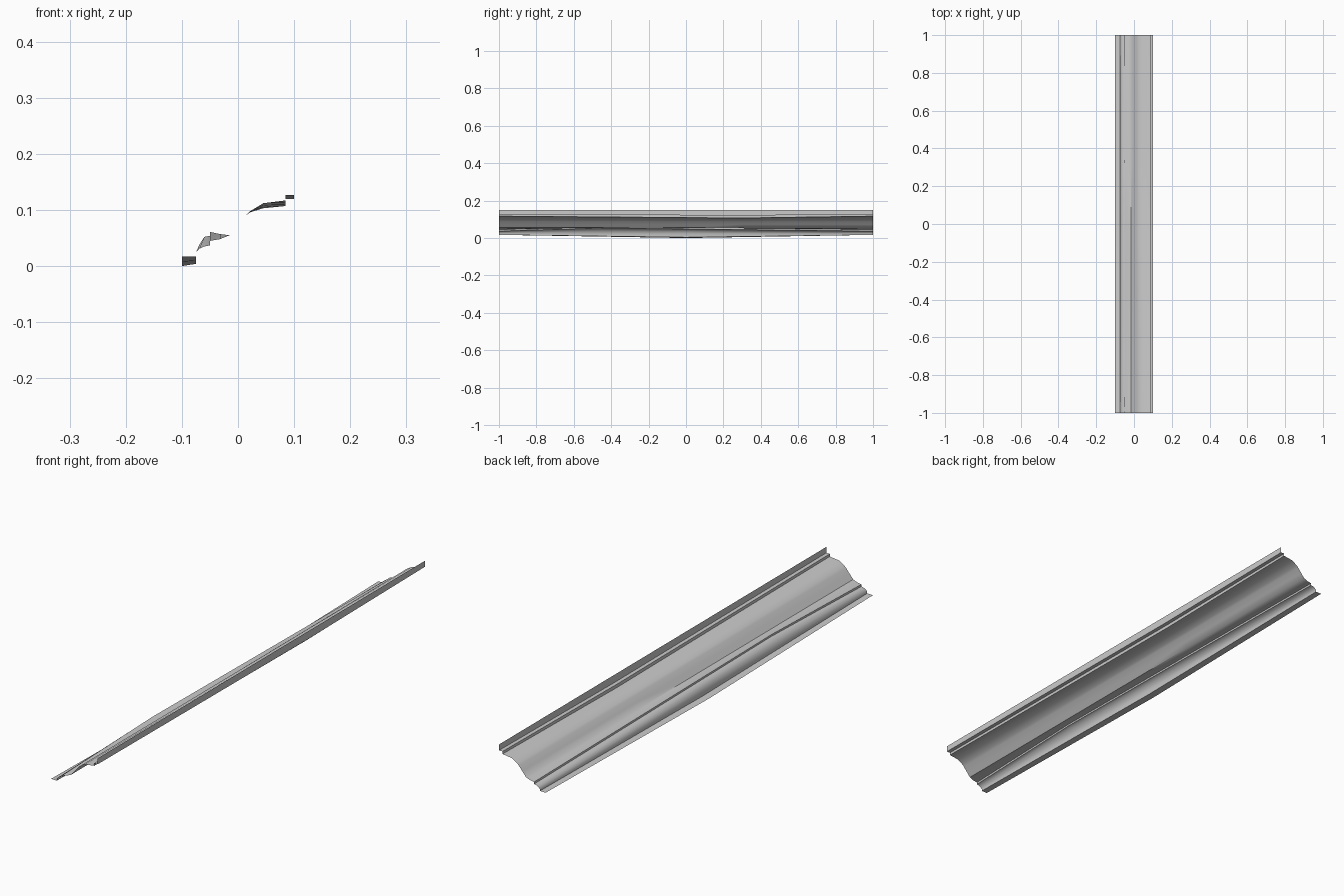
import bpy, bmesh, math

if "Cube" in bpy.data.objects:
    bpy.data.objects.remove(bpy.data.objects["Cube"])

# Cross-section (x, z at the ends, z change at the warp, y of the warp)
LOW, MID, HIGH = 0.0, -0.45, 0.3
profile = [
    (-0.100, 0.017, -0.017, LOW), (-0.075, 0.017, -0.013, LOW),    # bottom ledge
    (-0.075, 0.024, 0.0, MID), (-0.069, 0.031, 0.007, MID),        # small cove
    (-0.060, 0.035, 0.017, MID), (-0.050, 0.037, 0.017, MID),
    (-0.050, 0.045, 0.016, MID), (-0.032, 0.048, 0.009, MID),      # S-curve
    (-0.015, 0.055, 0.0, MID), (0.000, 0.073, 0.0, MID),
    (0.015, 0.091, 0.0, HIGH), (0.022, 0.098, -0.002, HIGH),
    (0.045, 0.112, -0.009, HIGH), (0.085, 0.117, -0.010, HIGH),
    (0.085, 0.127, -0.007, HIGH), (0.100, 0.127, -0.007, HIGH),    # top step
    (0.100, 0.150, 0.0, HIGH),                                     # upright lip
]


def height(z, dz, peak, y):
    side = peak + 1 if y < peak else 1 - peak
    return z + dz * (1 - abs(y - peak) / side)


# Moulding: loft the profile through the warp stations
bm = bmesh.new()
rows = [[bm.verts.new((x, y, height(z, dz, p, y))) for x, z, dz, p in profile]
        for y in (-1, MID, LOW, HIGH, 1)]
for a, b in zip(rows, rows[1:]):
    for i in range(len(profile) - 1):
        bm.faces.new((a[i], a[i + 1], b[i + 1], b[i]))
mesh = bpy.data.meshes.new("crown_moulding")
bm.to_mesh(mesh)
bm.free()
obj = bpy.data.objects.new("crown_moulding", mesh)
bpy.context.collection.objects.link(obj)
bpy.context.view_layer.objects.active = obj
obj.select_set(True)
bpy.ops.object.shade_smooth_by_angle(angle=math.radians(40))
